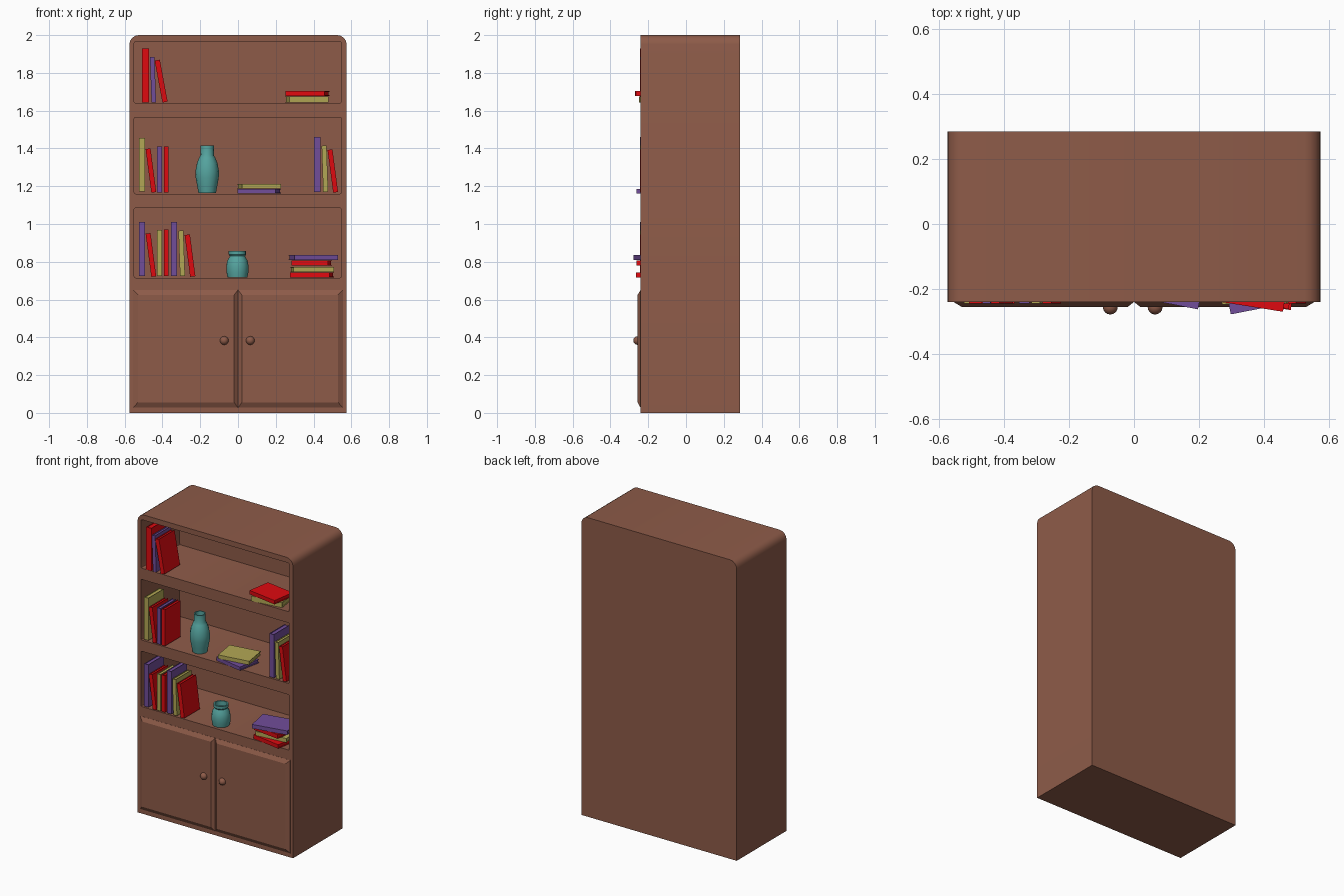
import bpy, bmesh, math
from mathutils import Matrix, Vector

if "Cube" in bpy.data.objects:
    bpy.data.objects.remove(bpy.data.objects["Cube"])


def material(name, rgb):
    m = bpy.data.materials.new(name)
    m.diffuse_color = (*rgb, 1)
    m.use_nodes = True
    m.node_tree.nodes["Principled BSDF"].inputs["Base Color"].default_value = m.diffuse_color
    return m


WOOD = material("brown wood", (0.27, 0.105, 0.066))
RED = material("red cover", (0.74, 0.003, 0.005))
PURPLE = material("purple cover", (0.165, 0.075, 0.32))
YELLOW = material("olive yellow cover", (0.45, 0.39, 0.09))
TEAL = material("teal ceramic", (0.09, 0.37, 0.345))


def finish(name, bm, mat):
    bmesh.ops.recalc_face_normals(bm, faces=bm.faces)
    me = bpy.data.meshes.new(name)
    bm.to_mesh(me)
    bm.free()
    me.materials.append(mat)
    ob = bpy.data.objects.new(name, me)
    bpy.context.collection.objects.link(ob)
    return ob


def smooth(ob, angle=40):
    bpy.ops.object.select_all(action='DESELECT')
    ob.select_set(True)
    bpy.context.view_layer.objects.active = ob
    bpy.ops.object.shade_smooth_by_angle(angle=math.radians(angle))


def rounded_rect(x0, x1, z0, z1, r_low, r_top, n=4):
    pts = []
    for cx, cz, sx, sz, r, start in ((x1, z1, -1, -1, r_top, 0), (x0, z1, 1, -1, r_top, 90),
                                     (x0, z0, 1, 1, r_low, 180), (x1, z0, -1, 1, r_low, 270)):
        if r == 0:
            pts.append((cx, cz))
            continue
        for i in range(n + 1):
            a = math.radians(start + 90 * i / n)
            pts.append((cx + sx * r + r * math.cos(a), cz + sz * r + r * math.sin(a)))
    return pts


def prism(name, pts, y0, y1, mat):
    bm = bmesh.new()
    a = [bm.verts.new((x, y0, z)) for x, z in pts]
    b = [bm.verts.new((x, y1, z)) for x, z in pts]
    bm.faces.new(a)
    bm.faces.new(b[::-1])
    for i in range(len(a)):
        j = (i + 1) % len(a)
        bm.faces.new((a[i], a[j], b[j], b[i]))
    return finish(name, bm, mat)


def add_box(bm, lo, hi):
    lo, hi = Vector(lo), Vector(hi)
    size = hi - lo
    bmesh.ops.create_cube(bm, size=1, matrix=Matrix.Translation((lo + hi) / 2) @ Matrix.Diagonal((*size, 1)))


FRONT = -0.24

# Case with three shelf recesses cut into it
case = prism("bookcase_case", rounded_rect(-0.575, 0.575, 0, 2, 0, 0.05), FRONT, 0.285, WOOD)
for z0, z1 in ((0.715, 1.085), (1.16, 1.565), (1.64, 1.965)):
    cutter = prism("shelf_cutter", rounded_rect(-0.55, 0.547, z0, z1, 0.008, 0.008, 2), -0.4, 0.17, WOOD)
    cutter.hide_render = True
    mod = case.modifiers.new("recess", 'BOOLEAN')
    mod.operation = 'DIFFERENCE'
    mod.solver = 'EXACT'
    mod.object = cutter
    bpy.context.view_layer.objects.active = case
    bpy.ops.object.modifier_apply(modifier=mod.name)
    bpy.data.objects.remove(cutter)
smooth(case, 30)

# Doors with sloped rims, and round knobs
for side, label in ((-1, "left"), (1, "right")):
    bm = bmesh.new()
    rings = []
    for x0, x1, z0, z1, y in ((0.001, 0.555, 0.028, 0.65, FRONT + 0.004), (0.001, 0.555, 0.028, 0.65, FRONT - 0.001),
                              (0.02, 0.53, 0.055, 0.625, -0.256)):
        rings.append([bm.verts.new((side * x, y, z)) for x, z in ((x0, z0), (x1, z0), (x1, z1), (x0, z1))])
    for r, s in zip(rings, rings[1:]):
        for i in range(4):
            j = (i + 1) % 4
            bm.faces.new((r[i], r[j], s[j], s[i]))
    bm.faces.new(rings[0])
    bm.faces.new(rings[-1])
    finish(label + "_door", bm, WOOD)
    bm = bmesh.new()
    bmesh.ops.create_uvsphere(bm, u_segments=16, v_segments=10, radius=0.023,
                              matrix=Matrix.Translation((side * 0.069 - 0.004, -0.256, 0.383)))
    smooth(finish(label + "_knob", bm, WOOD))


# Book: two cover boards, a spine and a slightly recessed page block
def book(name, mat, thick, depth, height, matrix):
    t, d, h, c, g = thick / 2, depth / 2, height / 2, 0.004, 0.004
    bm = bmesh.new()
    add_box(bm, (-t, -d, -h), (-t + c, d, h))
    add_box(bm, (t - c, -d, -h), (t, d, h))
    add_box(bm, (-t + c, -d, -h), (t - c, -d + c, h))
    add_box(bm, (-t + c, -d + c, -h + g), (t - c, d - g, h - g))
    bm.transform(matrix)
    finish(name, bm, mat)


# Standing books: colour, middle x, bottom z, top z, thickness, lean in degrees
standing = (
    (RED, -0.489, 1.643, 1.928, 0.038, 0), (PURPLE, -0.45, 1.643, 1.885, 0.024, -2),
    (RED, -0.407, 1.643, 1.87, 0.028, -10.5),
    (YELLOW, -0.508, 1.172, 1.455, 0.032, 0), (RED, -0.461, 1.166, 1.40, 0.026, -7.5),
    (PURPLE, -0.415, 1.168, 1.41, 0.026, 0), (RED, -0.381, 1.168, 1.41, 0.024, 0),
    (PURPLE, 0.42, 1.17, 1.46, 0.034, 0), (YELLOW, 0.46, 1.17, 1.415, 0.026, -2),
    (RED, 0.502, 1.166, 1.395, 0.026, -7.5),
    (PURPLE, -0.508, 0.725, 1.01, 0.032, 0), (RED, -0.461, 0.72, 0.952, 0.026, -7.5),
    (YELLOW, -0.415, 0.724, 0.968, 0.026, 0), (RED, -0.381, 0.724, 0.97, 0.024, 0),
    (PURPLE, -0.338, 0.725, 1.01, 0.032, 0), (YELLOW, -0.298, 0.724, 0.965, 0.026, -2),
    (RED, -0.254, 0.72, 0.945, 0.028, -7.5))
for i, (mat, x, z0, z1, thick, lean) in enumerate(standing):
    a = math.radians(lean)
    height = (z1 - z0 - thick * abs(math.sin(a))) / math.cos(a)
    book("standing_book_%d" % (i + 1), mat, thick, 0.165, height,
         Matrix.Translation((x, -0.162, (z0 + z1) / 2)) @ Matrix.Rotation(a, 4, 'Y'))

# Stacked books: colour, x, y, bottom z, top z, width, depth, turn in degrees
stacked = (
    (YELLOW, 0.365, -0.155, 1.642, 1.676, 0.21, 0.16, 8), (RED, 0.368, -0.175, 1.678, 1.704, 0.21, 0.16, -9),
    (PURPLE, 0.112, -0.165, 1.162, 1.186, 0.205, 0.16, -11), (YELLOW, 0.112, -0.145, 1.187, 1.212, 0.21, 0.16, 9),
    (RED, 0.392, -0.17, 0.718, 0.744, 0.21, 0.16, -9), (YELLOW, 0.392, -0.145, 0.745, 0.772, 0.215, 0.16, 6),
    (RED, 0.39, -0.17, 0.78, 0.808, 0.195, 0.16, -7), (PURPLE, 0.398, -0.175, 0.809, 0.836, 0.235, 0.165, 11))
for i, (mat, x, y, z0, z1, w, d, turn) in enumerate(stacked):
    book("stacked_book_%d" % (i + 1), mat, z1 - z0, d, w,
         Matrix.Translation((x, y, (z0 + z1) / 2)) @ Matrix.Rotation(math.radians(turn), 4, 'Z')
         @ Matrix.Rotation(math.radians(90), 4, 'Y'))


# Turned vases with open mouths
def vase(name, x, y, profile, sides=14):
    bm = bmesh.new()
    rings = [[bm.verts.new((x + r * math.cos(2 * math.pi * i / sides), y + r * math.sin(2 * math.pi * i / sides), z))
              for i in range(sides)] for r, z in profile]
    for r, s in zip(rings, rings[1:]):
        for i in range(sides):
            j = (i + 1) % sides
            bm.faces.new((r[i], r[j], s[j], s[i]))
    bm.faces.new(rings[0])
    bm.faces.new(rings[-1])
    smooth(finish(name, bm, TEAL), 35)


vase("tall_vase", -0.163, -0.17, ((0.046, 1.163), (0.053, 1.2), (0.061, 1.245), (0.062, 1.28), (0.055, 1.32),
                                  (0.043, 1.35), (0.035, 1.365), (0.036, 1.415), (0.029, 1.415), (0.028, 1.36)))
vase("small_pot", -0.003, -0.175, ((0.053, 0.718), (0.058, 0.745), (0.059, 0.775), (0.054, 0.805), (0.042, 0.826),
                                   (0.04, 0.83), (0.046, 0.838), (0.046, 0.856), (0.037, 0.856), (0.036, 0.825)))
